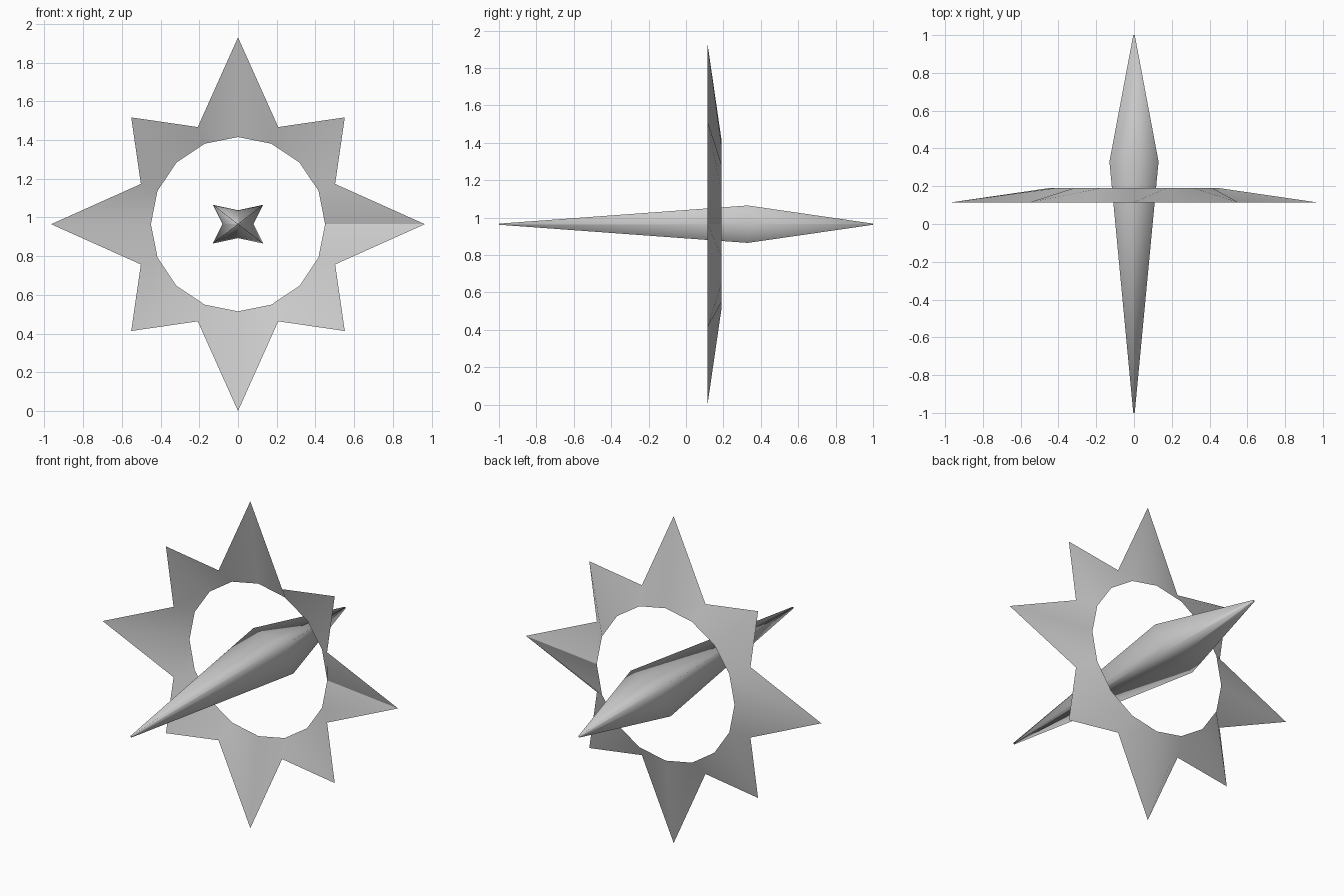
import bpy, bmesh
from math import cos, sin, tau

cube = bpy.data.objects.get("Cube")
if cube:
    bpy.data.objects.remove(cube)

CENTRE_Z = 0.965

grey = bpy.data.materials.new("plain grey")
grey.use_nodes = True
colour = (0.6, 0.6, 0.6, 1)
grey.diffuse_color = colour
grey.node_tree.nodes["Principled BSDF"].inputs["Base Color"].default_value = colour


def loft(name, loops, closed, caps):
    """Join successive loops of points with quads, smooth shaded."""
    bm = bmesh.new()
    rows = [[bm.verts.new(p) for p in loop] for loop in loops]
    count = len(rows[0])
    for a, b in zip(rows, rows[1:]):
        for i in range(count if closed else count - 1):
            j = (i + 1) % count
            bm.faces.new((a[i], a[j], b[j], b[i]))
    if caps:
        bm.faces.new(rows[0][::-1])
        bm.faces.new(rows[-1])
        bmesh.ops.recalc_face_normals(bm, faces=bm.faces)
    for face in bm.faces:
        face.smooth = True
    mesh = bpy.data.meshes.new(name)
    bm.to_mesh(mesh)
    bm.free()
    mesh.materials.append(grey)
    obj = bpy.data.objects.new(name, mesh)
    bpy.context.collection.objects.link(obj)
    return obj


# Star ring: thin dished sheet, long and short points alternating, seam at +x
SIDES = 16
radii = [0.965, 0.543, 0.78, 0.543]
outer, inner = [], []
for i in range(SIDES + 1):
    c, s = cos(tau * i / SIDES), sin(tau * i / SIDES)
    r = radii[i % 4]
    outer.append((r * c, 0.115, CENTRE_Z + r * s))
    inner.append((0.45 * c, 0.19, CENTRE_Z + 0.45 * s))
loft("star_ring", [inner, outer], closed=False, caps=False)

# Spindle: four-pointed star section tapering to both ends
section = [(0.08, 0), (0.13, 0.1), (0, 0.072), (-0.13, 0.1),
           (-0.08, 0), (-0.13, -0.1), (0, -0.072), (0.13, -0.1)]
stations = [(-1, 0.03), (0.33, 1), (1, 0.03)]
loft("spindle", [[(x * k, y, CENTRE_Z + z * k) for x, z in section]
                 for y, k in stations], closed=True, caps=True)
